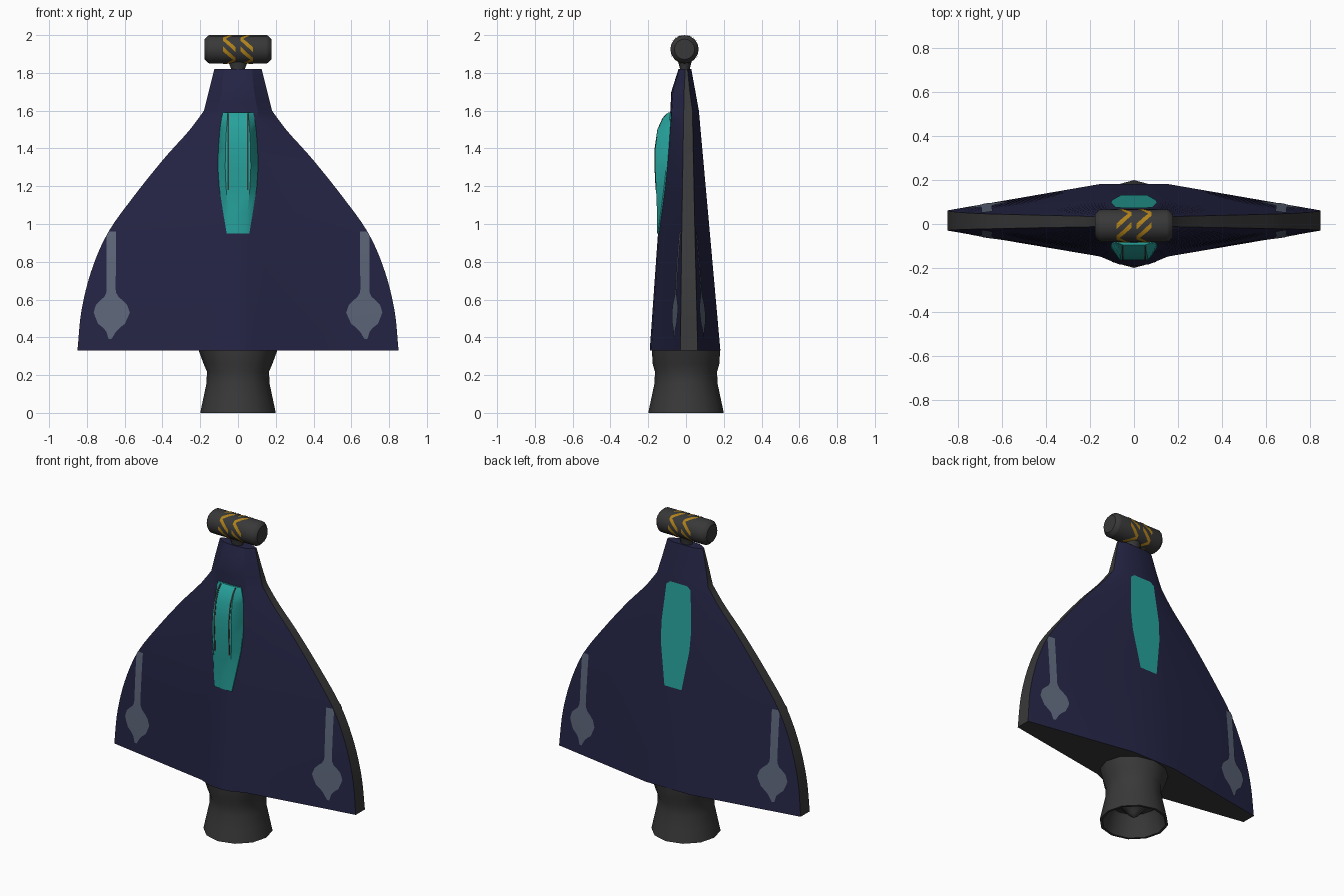
import bpy, bmesh, math

if "Cube" in bpy.data.objects:
    bpy.data.objects.remove(bpy.data.objects["Cube"])

def mat(name, rgb):
    m = bpy.data.materials.new(name)
    m.diffuse_color = (*rgb, 1)
    m.use_nodes = True
    m.node_tree.nodes["Principled BSDF"].inputs["Base Color"].default_value = m.diffuse_color
    return m

NAVY = mat("navy hull", (0.018, 0.018, 0.060))
DARK = mat("dark metal", (0.040, 0.040, 0.040))
TEAL = mat("teal glass", (0.020, 0.36, 0.33))
GREY = mat("blue grey marking", (0.110, 0.135, 0.195))
GOLD = mat("hazard yellow", (0.43, 0.22, 0.010))

def make(name, verts, faces, mats, pick=None, out=None, angle=35):
    """Mesh object; pick(face index) gives a material slot, out(face centre) orients open sheets."""
    me = bpy.data.meshes.new(name)
    me.from_pydata(verts, [], faces)
    for m in mats:
        me.materials.append(m)
    if pick:
        for p in me.polygons:
            p.material_index = pick(p.index)
    bm = bmesh.new()
    bm.from_mesh(me)
    bmesh.ops.recalc_face_normals(bm, faces=bm.faces)
    if out:
        for f in bm.faces:
            f.normal_update()
            if f.normal.dot(out(f.calc_center_median())) < 0:
                f.normal_flip()
    bm.to_mesh(me)
    bm.free()
    ob = bpy.data.objects.new(name, me)
    bpy.context.collection.objects.link(ob)
    bpy.context.view_layer.objects.active = ob
    ob.select_set(True)
    bpy.ops.object.shade_smooth_by_angle(angle=math.radians(angle))
    ob.select_set(False)
    return ob

def loft(rings, caps=True):
    n = len(rings[0])
    verts = [p for r in rings for p in r]
    faces = [(k*n+i, k*n+(i+1) % n, (k+1)*n+(i+1) % n, (k+1)*n+i)
             for k in range(len(rings)-1) for i in range(n)]
    if caps:
        faces += [tuple(range(n)), tuple(range(len(verts)-n, len(verts)))]
    return verts, faces

def interp(table, z, smooth=False):
    """Row interpolation; smooth uses Hermite slopes."""
    z = min(max(z, table[0][0]), table[-1][0])
    k = max(i for i in range(len(table)-1) if table[i][0] <= z)
    a, b = table[k], table[k+1]
    h = b[0]-a[0]
    t = (z-a[0])/h
    if not smooth:
        return [p+(q-p)*t for p, q in zip(a[1:], b[1:])]
    def slope(i):
        lo, hi = table[max(i-1, 0)], table[min(i+1, len(table)-1)]
        return (hi[1]-lo[1])/(hi[0]-lo[0])
    return [(2*t**3-3*t*t+1)*a[1] + (t**3-2*t*t+t)*h*slope(k)
            + (3*t*t-2*t**3)*b[1] + (t**3-t*t)*h*slope(k+1)]

# hull half width, and depths: rim front, rim back, spine half width, spine edge, spine centre, back
WIDTH = [(.33, .85), (.546, .828), (.759, .774), (.955, .688), (1.146, .552),
         (1.353, .386), (1.5, .254), (1.6, .18)]
DEPTH = [(.33, -.03, .062, .155, -.148, -.192, .182),
         (1.0, -.022, .046, .135, -.118, -.145, .122),
         (1.6, -.012, .034, .105, -.075, -.083, .068),
         (1.7, -.010, .020, .085, -.068, -.078, .050),
         (1.82, -.004, .008, .075, -.035, -.040, .028)]

def width(z):
    return interp(WIDTH, z, True)[0] if z <= 1.6 else .18-(z-1.6)*.25

def half(z, side):
    rf, rb, xi, fi, fc, b = interp(DEPTH, z)
    w = width(z)
    if side < 0:
        return [(0, fc), (.45*xi, fc*.8+fi*.2), (xi, fi), (w, rf)]
    return [(0, b), (xi, b), (w, rb)]

def surf(x, z, side):
    return interp(half(z, side), abs(x))[0]

# hull: navy skin with dark rim and underside
zs = [.33+(1.6-.33)*i/28 for i in range(29)] + [1.65, 1.7, 1.76, 1.82]
rings = []
for z in zs:
    f, b = half(z, -1), half(z, 1)
    ring = [b[2], *f[::-1]] + [(-x, y) for x, y in f[1:]] + [(-b[2][0], b[2][1]), (-b[1][0], b[1][1]), b[1]]
    rings.append([(x, y, z) for x, y in ring])
v, f = loft(rings)
n, sides = len(rings[0]), len(f)-2
make("hull", v, f, [NAVY, DARK], lambda i: int(i == sides or (i < sides and i % n in (0, 7))), angle=25)

# thin plates that follow the hull skin
def decal(name, rows, side, m, mirror=1, lift=.005, cols=6):
    steps = max(2, round((rows[-1][0]-rows[0][0])/.02))
    verts = []
    for k in range(steps+1):
        z = rows[0][0]+(rows[-1][0]-rows[0][0])*k/steps
        a, b = interp(rows, z)
        for c in range(cols+1):
            x = min(a+(b-a)*c/cols, width(z))*mirror
            verts.append((x, surf(x, z, side)+side*lift, z))
    q = cols+1
    faces = [(k*q+c, k*q+c+1, k*q+q+c+1, k*q+q+c) for k in range(steps) for c in range(cols)]
    from mathutils import Vector
    make(name, verts, faces, [m], out=lambda p: Vector((0, side, 0)))

MARK = [(.39, .67, .685), (.44, .64, .70), (.47, .60, .74), (.53, .572, .765), (.58, .59, .75),
        (.61, .63, .71), (.64, .648, .695), (.96, .645, .695)]
for side, face in ((-1, "front"), (1, "back")):
    for mirror, hand in ((-1, "left"), (1, "right")):
        decal(f"wing_marking_{face}_{hand}", MARK, side, GREY, mirror)
decal("back_window", [(.95, -.06, .06), (1.2, -.1, .1), (1.33, -.105, .105),
                      (1.57, -.085, .085), (1.59, -.06, .06)], 1, TEAL)

# canopy: faceted bubble on the front, z / half width / front depth
CANOPY = [(.95, .06, -.153), (1.05, .077, -.153), (1.2, .1, -.159), (1.3, .106, -.164),
          (1.4, .104, -.163), (1.5, .096, -.149), (1.56, .087, -.122), (1.59, .08, -.095)]
rings = []
for z, w, y in CANOPY:
    s = surf(w, z, -1)
    rings.append([(-w, s+.02, z), (-w, s-.006, z), (-.64*w, y, z), (.64*w, y, z),
                  (w, s-.006, z), (w, s+.02, z)])
make("canopy", *loft(rings), [TEAL], angle=30)

# canopy struts: two thin dark strips
for s, hand in ((-1, "left"), (1, "right")):
    rings = []
    for z in [1.18, 1.2, 1.3, 1.4, 1.5, 1.56, 1.585]:
        y = interp(CANOPY, z)[1]
        rings.append([(s*x, y+d, z) for x, d in ((.047, .003), (.047, -.003), (.055, -.003), (.055, .003))])
    make("canopy_strut_"+hand, *loft(rings), [DARK])

# turned parts
def lathe(name, prof, segs, place, m, caps=True):
    rings = [[place(r, 2*math.pi*i/segs, h) for i in range(segs)] for r, h in prof]
    make(name, *loft(rings, caps), [m], angle=40)

# engine nozzle: hollow, flared, with a cone inside
def nozzle_place(r, a, h):
    squash = .86 if h > .3 else .97 if h > .24 else 1
    return (r*math.cos(a), r*squash*math.sin(a), h)
lathe("engine_nozzle", [(.002, .03), (.03, .05), (.09, .12), (.14, .13), (.155, .10), (.185, 0), (.2, 0),
                        (.183, .08), (.166, .16), (.165, .22), (.182, .26), (.21, .335), (.15, .36)],
      12, nozzle_place, DARK)

# nose mount and sideways barrel
lathe("nose_mount", [(.036, 1.80), (.038, 1.825), (.055, 1.87)], 12,
      lambda r, a, h: (r*math.cos(a), -.006+r*.7*math.sin(a), h), DARK)

def barrel_place(r, a, h):
    return (h, -.008-r*math.cos(a), 1.925+r*math.sin(a))
lathe("nose_barrel", [(.054, -.177), (.073, -.158), (.075, -.15), (.075, .15), (.073, .158), (.054, .177)],
      16, barrel_place, DARK)

# hazard stripes: slanted ribbons wrapped on the barrel, alternating direction each quarter
verts, faces = [], []
for quarter in range(4):
    slant = -1 if quarter % 2 == 0 else 1
    for x0 in (-.08, .012):
        for k in (-.38, .38):
            base = len(verts)
            for i in range(7):
                t = i/6
                mid = quarter*math.pi/2 + k + slant*(t-.5)*.85
                for d in (-.17, 0, .17):
                    verts.append(barrel_place(.077, mid+d, x0+.068*t))
            faces += [(base+3*i+j, base+3*i+j+1, base+3*i+j+4, base+3*i+j+3)
                      for i in range(6) for j in range(2)]
from mathutils import Vector
make("barrel_stripes", verts, faces, [GOLD], out=lambda p: Vector((0, p.y+.008, p.z-1.925)))
